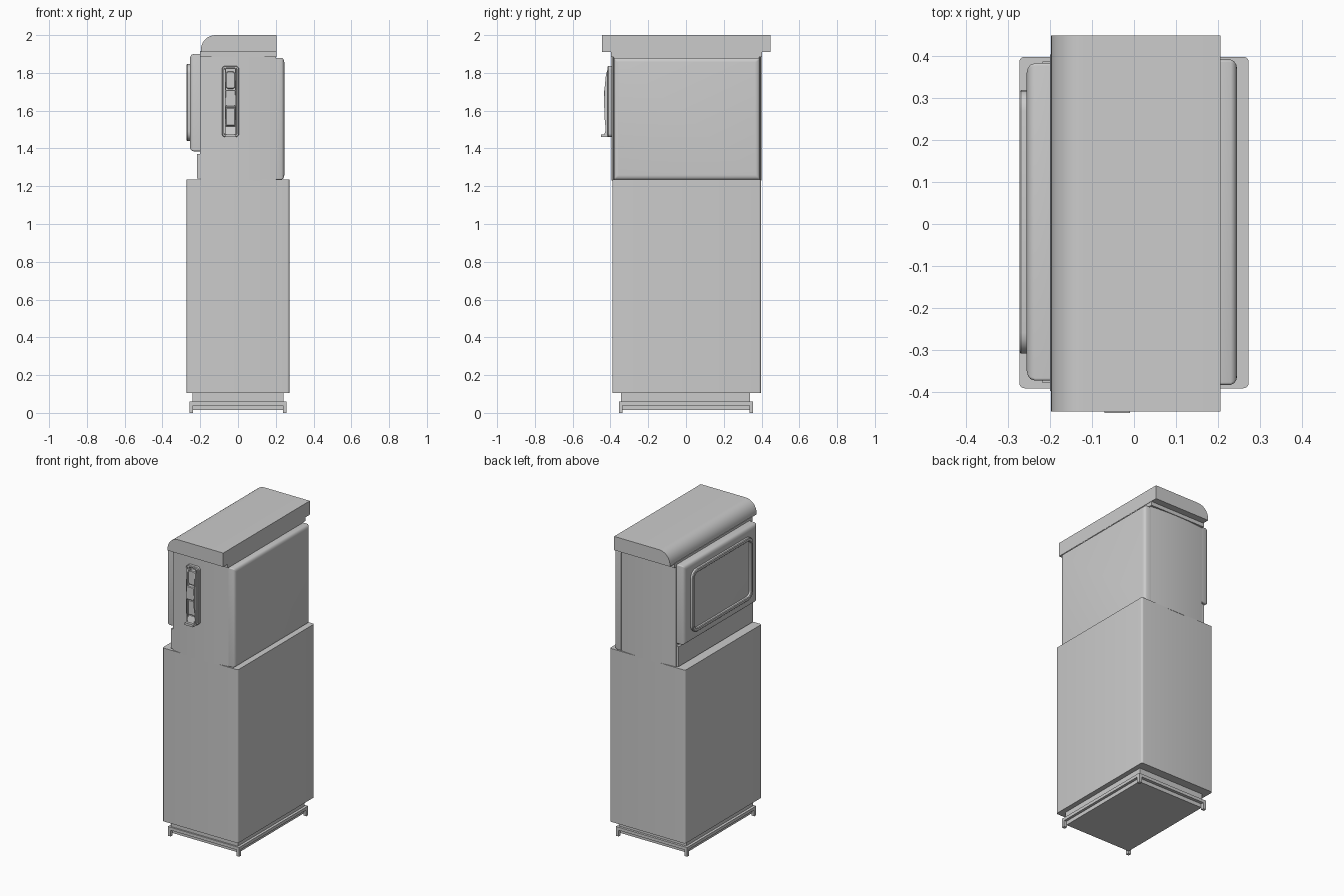
import bpy, bmesh, math
from mathutils import Vector

if "Cube" in bpy.data.objects:
    bpy.data.objects.remove(bpy.data.objects["Cube"])


def finish(name, bm, smooth=True):
    bmesh.ops.recalc_face_normals(bm, faces=bm.faces)
    mesh = bpy.data.meshes.new(name)
    bm.to_mesh(mesh)
    bm.free()
    ob = bpy.data.objects.new(name, mesh)
    bpy.context.collection.objects.link(ob)
    if smooth:
        bpy.ops.object.select_all(action='DESELECT')
        bpy.context.view_layer.objects.active = ob
        ob.select_set(True)
        bpy.ops.object.shade_smooth_by_angle(angle=math.radians(35))
    return ob


def box(name, x, y, z):
    bm = bmesh.new()
    bmesh.ops.create_cube(bm, size=1)
    for v in bm.verts:
        v.co = [(r[0] + r[1]) / 2 + c * (r[1] - r[0]) for r, c in zip((x, y, z), v.co)]
    return finish(name, bm, False)


def prism(name, profile, a, b, axis):
    """Extrude a 2D profile along x (profile is y,z) or y (profile is x,z)."""
    place = (lambda p, d: (d, p[0], p[1])) if axis == 'x' else (lambda p, d: (p[0], d, p[1]))
    bm = bmesh.new()
    face = bm.faces.new([bm.verts.new(place(p, a)) for p in profile])
    ext = bmesh.ops.extrude_face_region(bm, geom=[face], use_keep_orig=True)
    move = [g for g in ext['geom'] if isinstance(g, bmesh.types.BMVert)]
    bmesh.ops.translate(bm, verts=move, vec=Vector(place((0, 0), b - a)))
    return finish(name, bm)


def loft(name, axis, u, v, sections, ring=False):
    """Stack rounded rectangles (depth, inset, radius) along an axis."""
    bm, loops = bmesh.new(), []
    for depth, inset, r in sections:
        u0, u1, v0, v1 = u[0] + inset, u[1] - inset, v[0] + inset, v[1] - inset
        loop = []
        for k, (cu, cv) in enumerate(((u1 - r, v1 - r), (u0 + r, v1 - r),
                                      (u0 + r, v0 + r), (u1 - r, v0 + r))):
            for i in range(6):
                t = math.radians(90 * k + 18 * i)
                p, q = cu + r * math.cos(t), cv + r * math.sin(t)
                co = {'x': (depth, p, q), 'y': (p, depth, q), 'z': (p, q, depth)}[axis]
                loop.append(bm.verts.new(co))
        loops.append(loop)
    pairs = list(zip(loops, loops[1:])) + ([(loops[-1], loops[0])] if ring else [])
    for a, b in pairs:
        for i in range(len(a)):
            j = (i + 1) % len(a)
            bm.faces.new((a[i], a[j], b[j], b[i]))
    if not ring:
        bm.faces.new(loops[0])
        bm.faces.new(loops[-1])
    return finish(name, bm)


# Base: plate, flange, corner feet and recessed plinth
box("base_plate", (-.24, .24), (-.335, .335), (.015, .042))
box("base_flange", (-.257, .257), (-.355, .355), (.04, .06))
box("plinth", (-.24, .24), (-.345, .34), (.06, .107))
for sx in (-1, 1):
    for sy in (-1, 1):
        box("corner_foot", sorted((sx * .237, sx * .257)), sorted((sy * .335, sy * .355)), (0, .045))

# Lower cabinet
loft("lower_cabinet", 'z', (-.272, .272), (-.39, .397), [(.105, 0, .012), (1.235, 0, .012)])

# Upper housing with bowed front and back faces
arc = [(-.2 + .4 * i / 12, .012 * (1 - (i / 6 - 1) ** 2)) for i in range(13)]
bm = bmesh.new()
outline = [(x, -.383 - d) for x, d in arc] + [(x, .387 + d) for x, d in reversed(arc)]
low = [bm.verts.new((x, y, 1.23)) for x, y in outline]
high = [bm.verts.new((x, y, 1.89)) for x, y in outline]
bm.faces.new(low)
bm.faces.new(high)
for i in range(len(low)):
    j = (i + 1) % len(low)
    bm.faces.new((low[i], low[j], high[j], high[i]))
finish("upper_housing", bm)
box("cap_neck", (-.2, .203), (-.397, .403), (1.885, 1.915))

# Cap with one rounded long edge
cap = [(.205, 1.91), (.205, 2), (-.12, 2)]
cap += [(-.12 - .077 * math.sin(t), 1.92 + .08 * math.cos(t))
        for t in (math.radians(10 * i) for i in range(1, 10))] + [(-.197, 1.91)]
prism("cap", cap, -.445, .447, 'y')

# Plain side panel
loft("plain_side_panel", 'x', (-.382, .39), (1.235, 1.88),
     [(.195, 0, .006), (.23, 0, .006), (.238, .004, .006), (.243, .012, .006), (.245, .022, .006)])

# Display side panel, raised bezel and lower strip
loft("display_panel", 'x', (-.372, .382), (1.385, 1.9),
     [(-.195, 0, .006), (-.235, 0, .006), (-.246, .004, .006), (-.252, .012, .006), (-.255, .024, .006)])
loft("screen_bezel", 'x', (-.308, .318), (1.44, 1.847),
     [(-.25, 0, .05), (-.268, 0, .05), (-.272, .004, .046), (-.272, .018, .034),
      (-.268, .022, .03), (-.25, .022, .03)], ring=True)
box("lower_side_strip", (-.217, -.195), (-.378, .386), (1.24, 1.37))

# Nozzle holster: open frame with floor, and lip below
loft("holster_frame", 'y', (-.086, .006), (1.46, 1.837),
     [(-.385, 0, .02), (-.411, 0, .02), (-.415, .003, .018), (-.415, .011, .01),
      (-.397, .013, .008)], ring=True)
box("holster_lip", (-.07, -.01), (-.449, -.385), (1.46, 1.475))

# Nozzle: curved grip guard on both sides with blocks between
front = [(-.412, 1.83), (-.424, 1.79), (-.431, 1.72), (-.434, 1.65), (-.431, 1.56), (-.423, 1.475)]
side = front + [(-.39, 1.475), (-.39, 1.83)]
for x in (-.07, -.017):
    prism("holster_cheek", side, x, x + .007, 'x')
loft("nozzle_spout_block", 'y', (-.066, -.014), (1.715, 1.808),
     [(-.39, 0, .018), (-.416, 0, .018), (-.42, .004, .014)])
loft("nozzle_grip_block", 'y', (-.068, -.012), (1.622, 1.71),
     [(-.39, 0, .005), (-.43, 0, .005), (-.434, .004, .005)])
loft("nozzle_lower_block", 'y', (-.066, -.014), (1.52, 1.616),
     [(-.39, 0, .005), (-.419, 0, .005), (-.423, .004, .005)])
prism("nozzle_foot", [(-.39, 1.475), (-.432, 1.475), (-.42, 1.515), (-.39, 1.52)], -.064, -.016, 'x')
